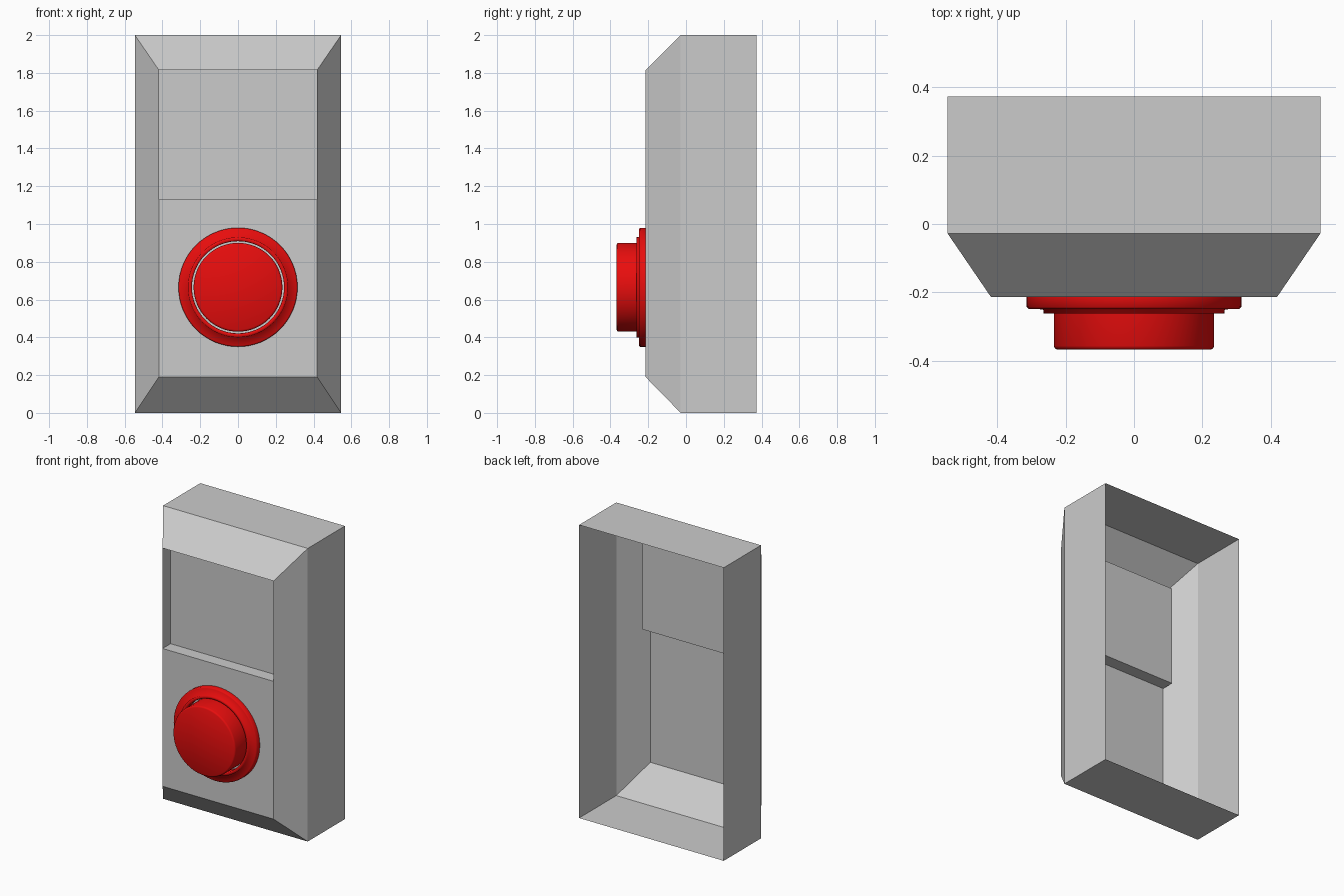
import bpy
import math

cube = bpy.data.objects.get("Cube")
if cube:
    bpy.data.objects.remove(cube, do_unlink=True)


def material(name, rgb):
    m = bpy.data.materials.new(name)
    m.use_nodes = True
    m.diffuse_color = (*rgb, 1)
    m.node_tree.nodes["Principled BSDF"].inputs["Base Color"].default_value = (*rgb, 1)
    return m


GREY = material("light grey", (0.6, 0.6, 0.6))
RED = material("bright red", (0.8, 0.004, 0.004))


def add_object(name, verts, faces, mat, smooth=False):
    mesh = bpy.data.meshes.new(name)
    mesh.from_pydata(verts, [], faces)
    mesh.materials.append(mat)
    mesh.polygons.foreach_set("use_smooth", [smooth] * len(faces))
    mesh.update()
    ob = bpy.data.objects.new(name, mesh)
    bpy.context.collection.objects.link(ob)
    return ob


def rect(half_x, y, low, high):
    """Four corners of an upright rectangle, anticlockwise seen from the front."""
    return [(-half_x, y, low), (half_x, y, low), (half_x, y, high), (-half_x, y, high)]


def bridge(a, b):
    """Quads joining two four-corner loops."""
    return [(a + i, a + (i + 1) % 4, b + (i + 1) % 4, b + i) for i in range(4)]


# Open-backed housing: straight sides, sloped rim, lower panel, sunken upper panel
BACK, SHOULDER, FRONT, SUNK = 0.373, -0.028, -0.214, -0.128
SIDE, INNER = 0.546, 0.419
LOW, SPLIT, HIGH = 0.19, 1.13, 1.815
verts = (rect(SIDE, BACK, 0, 2) + rect(SIDE, SHOULDER, 0, 2)
         + rect(INNER, FRONT, LOW, HIGH)
         + rect(INNER, FRONT, SPLIT, HIGH) + rect(INNER, SUNK, SPLIT, HIGH))
faces = bridge(0, 4) + bridge(4, 8) + bridge(12, 16)
faces += [(8, 9, 13, 12), (16, 17, 18, 19)]
add_object("housing", verts, faces, GREY)


def lathe(name, profile, mat, centre_z=0.665, sides=64):
    """Turn (radius, y) points around the button's front-to-back axis."""
    verts, faces, rings = [], [], []
    for r, y in profile:
        n = sides if r else 1
        rings.append((len(verts), n))
        for i in range(n):
            a = math.tau * i / sides
            verts.append((r * math.cos(a), y, centre_z + r * math.sin(a)))
    for (a, _), (b, n) in zip(rings, rings[1:]):
        for i in range(sides):
            j = (i + 1) % sides
            faces.append((a + i, a + j, b + j, b + i) if n > 1 else (a + i, a + j, b))
    return add_object(name, verts, faces, mat, smooth=True)


# Stepped collar around the button
lathe("button_collar", [(0.315, FRONT), (0.315, -0.243), (0.308, -0.249),
                        (0.266, -0.25), (0.265, -0.262), (0.247, -0.262),
                        (0.244, -0.257), (0.244, FRONT)], RED)

# Push button with a softened rim
lathe("push_button", [(0.235, FRONT), (0.235, -0.357), (0.232, -0.364),
                      (0.225, -0.368), (0, -0.368)], RED)
